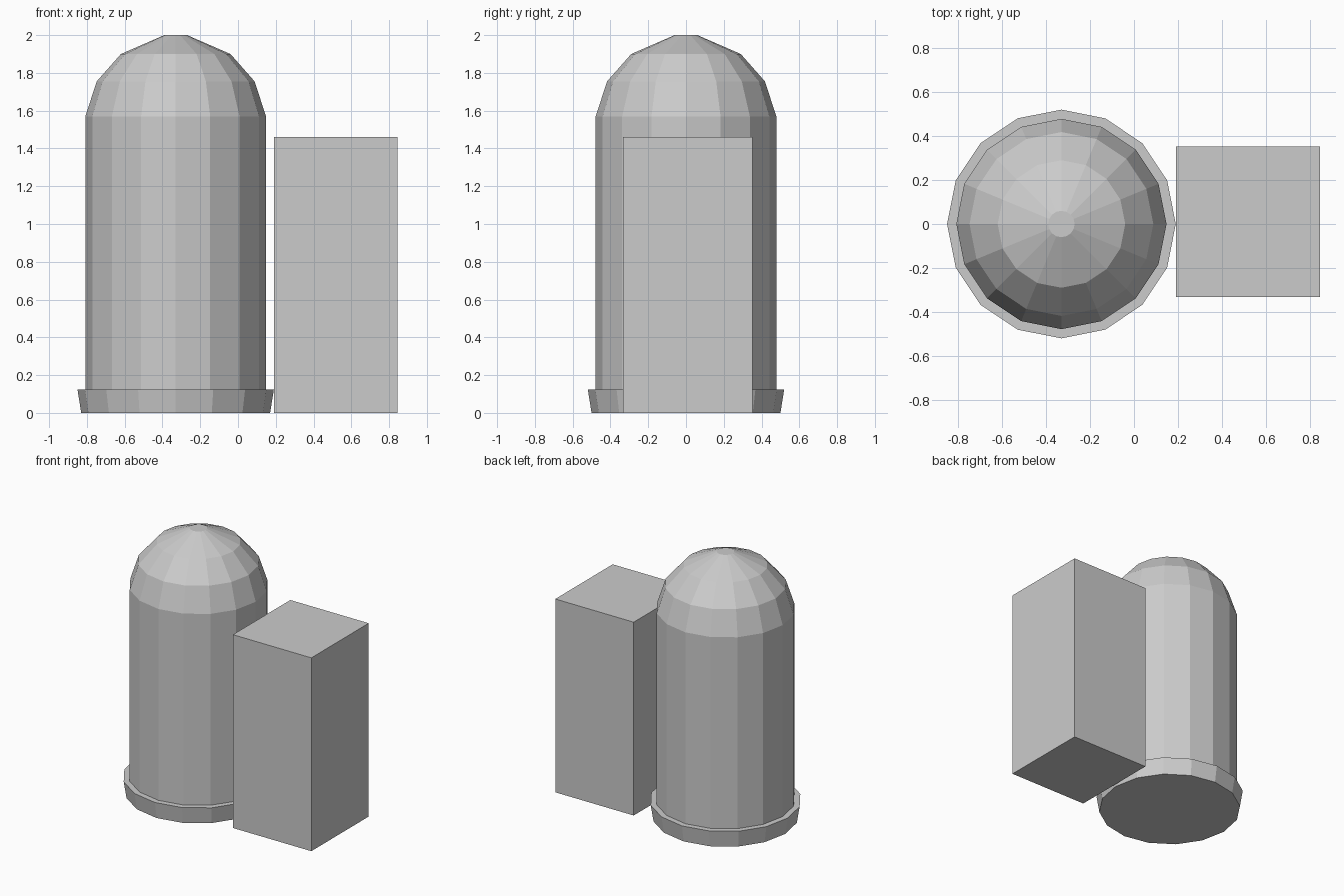
import bpy, bmesh
from math import cos, sin, tau

cube = bpy.data.objects.get("Cube")
if cube:
    bpy.data.objects.remove(cube, do_unlink=True)

SIDES = 16
TOWER_X = -0.33

# Single plain grey
grey = bpy.data.materials.new("plain grey")
grey.use_nodes = True
colour = (0.6, 0.6, 0.6, 1)
grey.diffuse_color = colour
grey.node_tree.nodes["Principled BSDF"].inputs["Base Color"].default_value = colour


def finish(name, bm):
    bmesh.ops.recalc_face_normals(bm, faces=bm.faces)
    mesh = bpy.data.meshes.new(name)
    bm.to_mesh(mesh)
    bm.free()
    mesh.materials.append(grey)
    obj = bpy.data.objects.new(name, mesh)
    bpy.context.collection.objects.link(obj)
    return obj


def lathe(name, profile, cap_bottom=False, cap_top=False):
    """Faceted solid of revolution from (radius, height) pairs."""
    bm = bmesh.new()
    rings = [[bm.verts.new((r * cos(tau * i / SIDES), r * sin(tau * i / SIDES), z))
              for i in range(SIDES)] for r, z in profile]
    for low, high in zip(rings, rings[1:]):
        for i in range(SIDES):
            j = (i + 1) % SIDES
            bm.faces.new((low[i], low[j], high[j], high[i]))
    if cap_bottom:
        bm.faces.new(rings[0][::-1])
    if cap_top:
        bm.faces.new(rings[-1])
    obj = finish(name, bm)
    obj.location.x = TOWER_X
    return obj


# Flared foot with a narrow ledge
lathe("base_rim", [(0.5, 0), (0.52, 0.125), (0.478, 0.125)], cap_bottom=True)

# Straight wall and faceted dome
lathe("domed_tower", [(0.478, 0.125), (0.478, 1.57), (0.418, 1.755),
                      (0.29, 1.9), (0.06, 2.0)], cap_top=True)

# Rectangular block beside the tower
bm = bmesh.new()
bmesh.ops.create_cube(bm, size=1)
bmesh.ops.scale(bm, verts=bm.verts, vec=(0.655, 0.685, 1.46))
block = finish("side_block", bm)
block.location = (0.518, 0.01, 0.73)
